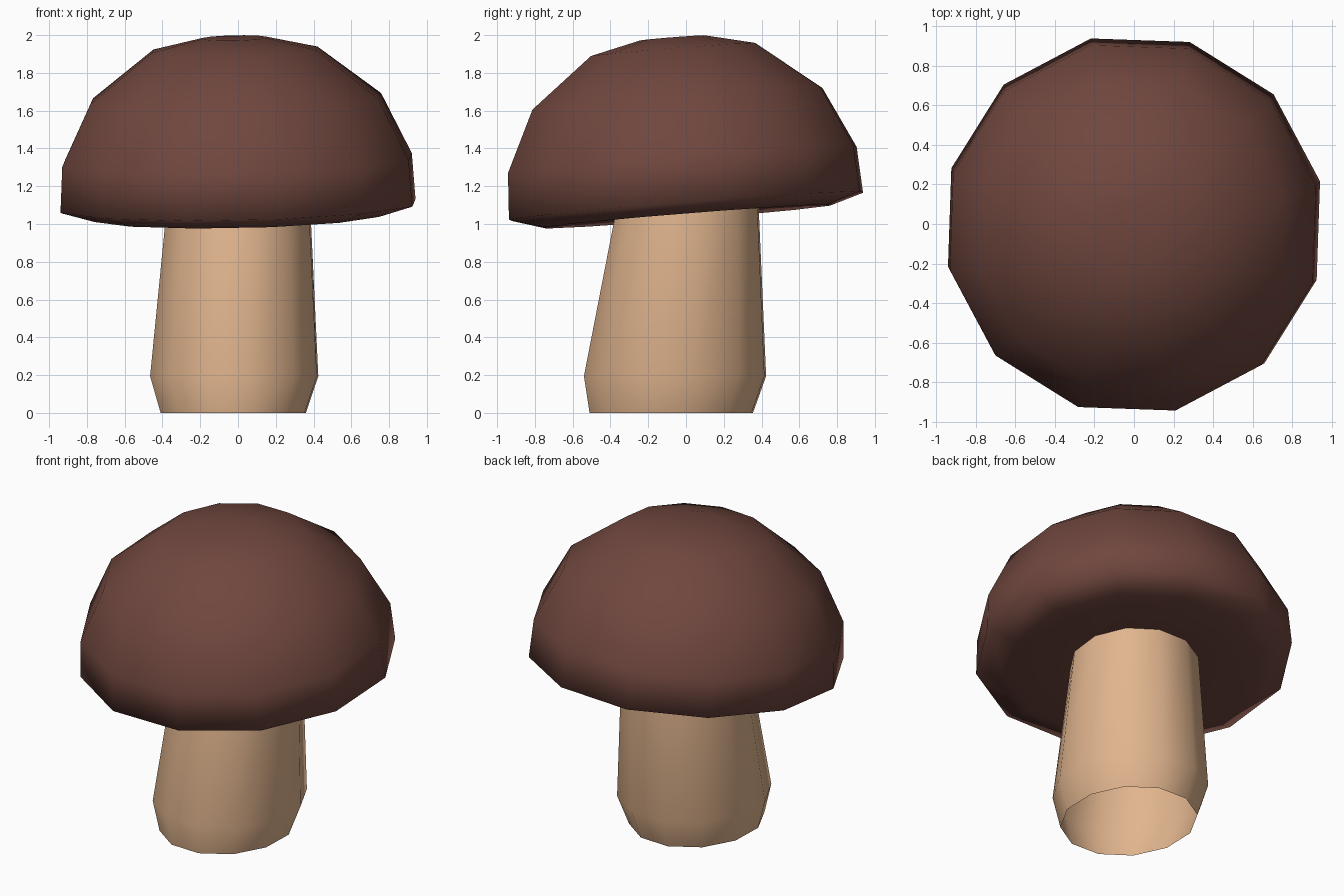
import bpy, bmesh
from math import cos, sin, radians
from mathutils import Vector

if "Cube" in bpy.data.objects:
    bpy.data.objects.remove(bpy.data.objects["Cube"])

SIDES, PHASE = 12, radians(13)

# The cap leans slightly forward and left around its rim centre
RIM = Vector((0, 0, 1.095))
TILT = Vector((0, 0, 1)).rotation_difference(Vector((-0.021, -0.08, 1)))


def ring(rx, ry, z, cx=0, cy=0):
    pts = []
    for i in range(SIDES):
        a = PHASE + i * 2 * radians(180) / SIDES
        pts.append(Vector((cx + rx * cos(a), cy + ry * sin(a), z)))
    return pts


def tilted(r, h):
    return [RIM + TILT @ p for p in ring(r, r, h)]


def loft(name, rings, color, close_top=False):
    bm = bmesh.new()
    loops = [[bm.verts.new(p) for p in r] for r in rings]
    for low, high in zip(loops, loops[1:]):
        for i in range(SIDES):
            j = (i + 1) % SIDES
            bm.faces.new((low[i], low[j], high[j], high[i]))
    if close_top:
        bm.faces.new(loops[-1])
    for f in bm.faces:
        f.smooth = True
    mesh = bpy.data.meshes.new(name)
    bm.to_mesh(mesh)
    bm.free()
    mat = bpy.data.materials.new(name + "_colour")
    mat.diffuse_color = color
    mat.use_nodes = True
    mat.node_tree.nodes["Principled BSDF"].inputs["Base Color"].default_value = mat.diffuse_color
    mesh.materials.append(mat)
    obj = bpy.data.objects.new(name, mesh)
    bpy.context.collection.objects.link(obj)
    return obj


# Cap: underside from the stem outwards, round the rim, over the dome
cap_profile = [(0.393, -0.04), (0.78, -0.055), (0.965, 0), (0.95, 0.245),
               (0.79, 0.57), (0.45, 0.83), (0.175, 0.893)]
loft("cap", [tilted(r, h) for r, h in cap_profile],
     (0.16, 0.062, 0.048, 1), close_top=True)

# Stem: open foot, slight bulge, tapering up to the tilted underside
loft("stem", [ring(0.395, 0.444, 0, -0.025, -0.078),
              ring(0.457, 0.495, 0.195, -0.02, -0.058),
              tilted(0.393, -0.04)],
     (0.75, 0.46, 0.27, 1))
